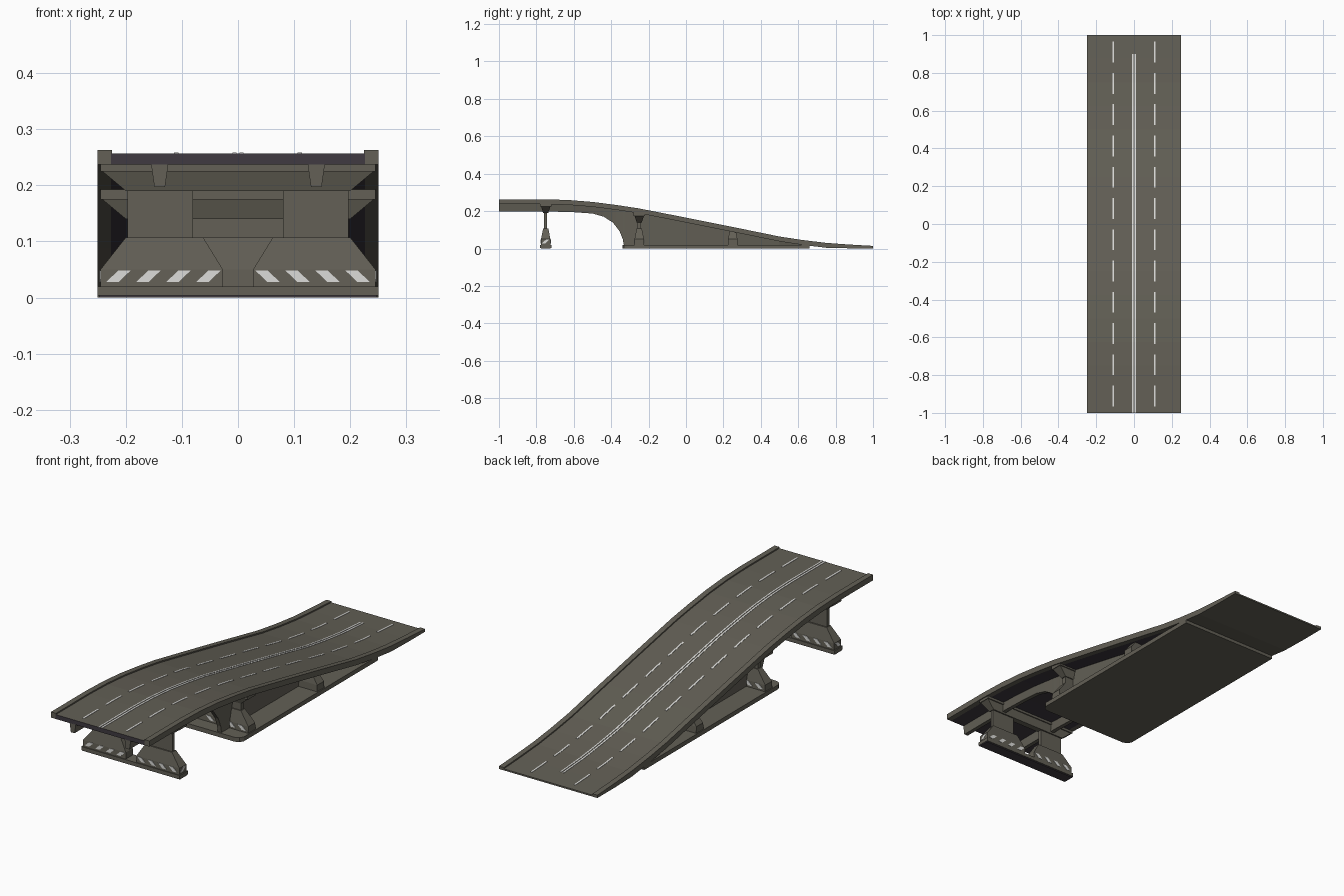
import bpy, bmesh, math

if "Cube" in bpy.data.objects:
    bpy.data.objects.remove(bpy.data.objects["Cube"])

def material(name, r, g, b):
    m = bpy.data.materials.new(name)
    m.diffuse_color = (r, g, b, 1)
    m.use_nodes = True
    m.node_tree.nodes["Principled BSDF"].inputs["Base Color"].default_value = m.diffuse_color
    return m

CONCRETE = material("warm_grey_concrete", 0.125, 0.117, 0.093)
DARK = material("dark_core", 0.05, 0.042, 0.052)
WHITE = material("white_paint", 0.72, 0.72, 0.70)

# Road surface height along y
ROAD = [(-1, .257), (-.75, .257), (-.625, .253), (-.5, .243), (-.375, .227), (-.25, .208),
        (0, .159), (.25, .109), (.5, .058), (.625, .039), (.75, .024), (.875, .015), (1, .008)]
# Underside of the girders, sweeping down into the ramp walls
ARCH = [(-1, .197), (-.7, .197), (-.6, .194), (-.5, .187), (-.44, .17), (-.39, .138),
        (-.355, .092), (-.338, .05), (-.33, .004), (.66, .004)]

def lerp(table, y):
    for (y0, z0), (y1, z1) in zip(table, table[1:]):
        if y <= y1:
            return z0 + (z1 - z0) * (y - y0) / (y1 - y0)
    return table[-1][1]

def stations(a, b, extra=()):
    ys = {a, b} | {p[0] for p in list(ROAD) + list(extra) if a < p[0] < b}
    return sorted(ys)

def road(y):
    return lerp(ROAD, y)

def under(y):
    return max(0.001, road(y) - .02)

def loft(bm, rings):
    """Closed solid through matching rings of points."""
    vs = [[bm.verts.new(p) for p in r] for r in rings]
    n = len(rings[0])
    for a, b in zip(vs, vs[1:]):
        for i in range(n):
            bm.faces.new((a[i], a[(i + 1) % n], b[(i + 1) % n], b[i]))
    bm.faces.new(vs[0])
    bm.faces.new(vs[-1])

def finish(bm, name, *mats):
    bmesh.ops.recalc_face_normals(bm, faces=bm.faces)
    me = bpy.data.meshes.new(name)
    bm.to_mesh(me)
    bm.free()
    for m in mats:
        me.materials.append(m)
    ob = bpy.data.objects.new(name, me)
    bpy.context.collection.objects.link(ob)
    return ob

def strip(bm, x0, x1, a, b, low, high, extra=()):
    """Bar running along the road between two height functions."""
    loft(bm, [[(x0, y, low(y)), (x1, y, low(y)), (x1, y, high(y)), (x0, y, high(y))]
              for y in stations(a, b, extra)])

def tower(bm, cy, levels):
    """Stack of rectangles (z, x0, x1, half depth)."""
    loft(bm, [[(x0, cy - h, z), (x1, cy - h, z), (x1, cy + h, z), (x0, cy + h, z)]
              for z, x0, x1, h in levels])

# Road deck: concrete top, dark underside and open front end
bm = bmesh.new()
strip(bm, -.226, .226, -1, 1, under, road)
ob = finish(bm, "road_deck", CONCRETE, DARK)
for p in ob.data.polygons:
    if p.normal.y < -.9 or (p.normal.z < -.5 and p.center.y < .66):
        p.material_index = 1

# Raised kerbs
bm = bmesh.new()
for s in (-1, 1):
    strip(bm, s * .225, s * .25, -1, 1, under, lambda y: road(y) + .006)
finish(bm, "kerbs", CONCRETE)

# Painted lane markings
bm = bmesh.new()
lo, hi = (lambda y: road(y) - .001), (lambda y: road(y) + .0015)
for s in (-1, 1):
    strip(bm, s * .003, s * .010, -1, .9, lo, hi)
    for i in range(12):
        top = .965 - i * .1655
        strip(bm, s * .106, s * .114, top - .11, top, lo, hi)
finish(bm, "lane_markings", WHITE)

# Girders that become the ramp walls
bm = bmesh.new()
for s in (-1, 1):
    rings = []
    for y in stations(-1, .66, ARCH):
        t, b = under(y) + .002, lerp(ARCH, y)
        rings.append([(s * .13, y, b), (s * .149, y, b), (s * .155, y, t), (s * .124, y, t)])
    loft(bm, rings)
finish(bm, "girder_walls", CONCRETE)

# Ground slab with clipped front corners
outline = [(-.25, .66), (-.25, -.315), (-.24, -.332), (-.22, -.34),
           (.22, -.34), (.24, -.332), (.25, -.315), (.25, .66)]
bm = bmesh.new()
loft(bm, [[(x, y, z) for x, y in outline] for z in (0, .02)])
finish(bm, "ground_slab", CONCRETE)

def pier_cap(name, cy, top):
    bm = bmesh.new()
    tower(bm, cy, [(top - .05, -.2, .2, .014), (top - .015, -.242, .242, .025),
                   (top - .015, -.245, .245, .03), (top + .004, -.245, .245, .03)])
    finish(bm, name, CONCRETE)

# Front pier: split base, two columns, foot and cap
bm = bmesh.new()
for s in (-1, 1):
    tower(bm, -.75, [(.02, s * .027, s * .245, .026), (.05, s * .027, s * .245, .025),
                     (.107, s * .062, s * .2, .014)])
    tower(bm, -.75, [(.107, s * .08, s * .197, .008), (.2, s * .08, s * .197, .008)])
finish(bm, "front_pier_legs", CONCRETE)
bm = bmesh.new()
tower(bm, -.75, [(.004, -.25, .25, .03), (.02, -.25, .25, .03)])
finish(bm, "front_pier_foot", CONCRETE)
bm = bmesh.new()
tower(bm, -.75, [(0, -.248, .248, .026), (.004, -.248, .248, .026)])
finish(bm, "front_pier_pad", DARK)
pier_cap("front_pier_cap", -.75, .24)

# Middle pier: solid base and wall, lower cap
bm = bmesh.new()
tower(bm, -.25, [(.02, -.245, .245, .026), (.05, -.245, .245, .025), (.107, -.2, .2, .014)])
tower(bm, -.25, [(.107, -.197, .197, .01), (.15, -.197, .197, .01)])
finish(bm, "middle_pier_wall", CONCRETE)
pier_cap("middle_pier_cap", -.25, .19)

# Rear pier: short base under the low part of the ramp
bm = bmesh.new()
tower(bm, .25, [(.02, -.245, .245, .026), (.05, -.245, .245, .025), (.091, -.213, .213, .017)])
finish(bm, "rear_pier_base", CONCRETE)

# Slanted warning stripes on the pier bases
bm = bmesh.new()
for cy in (-.75, -.25):
    for s in (-1, 1):
        for face in (-1, 1):
            y0, y1 = cy + face * .024, cy + face * .0272
            for i in range(4):
                x = .031 + .0535 * i
                q = [(x, .048), (x + .022, .048), (x + .043, .028), (x + .021, .028)]
                loft(bm, [[(s * u, y, z) for u, z in q] for y in (y0, y1)])
        # end stripe
        q = [(-.02, .028), (-.002, .028), (.02, .048), (.002, .048)]
        if cy < -.5:
            loft(bm, [[(s * x, cy + v, z) for v, z in q] for x in (.244, .2465)])
finish(bm, "warning_stripes", WHITE)
